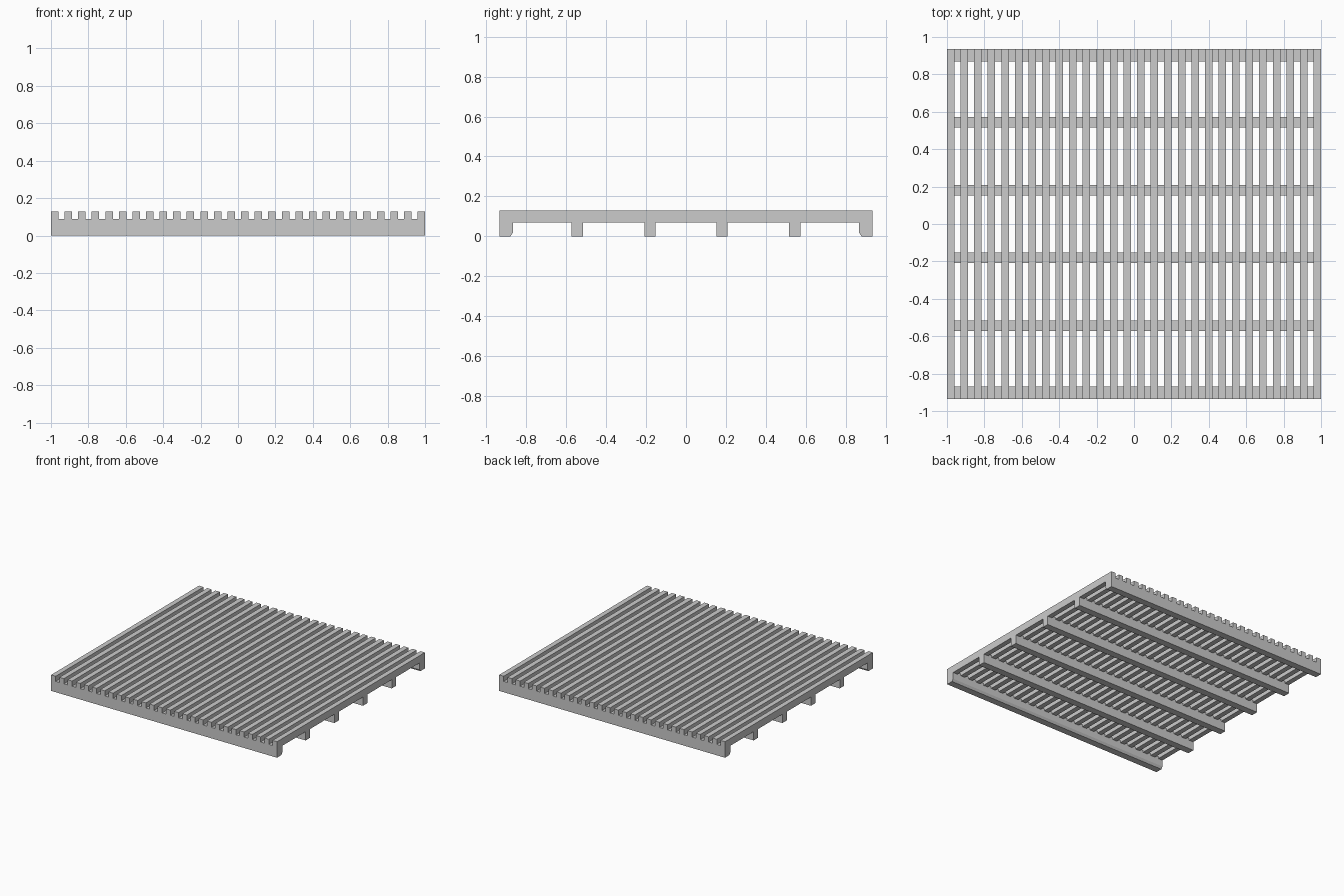
import bpy
import bmesh

cube = bpy.data.objects.get("Cube")
if cube:
    bpy.data.objects.remove(cube, do_unlink=True)

grey = bpy.data.materials.new("plain_grey")
grey.use_nodes = True
COLOUR = (0.6, 0.6, 0.6, 1)
grey.diffuse_color = COLOUR
grey.node_tree.nodes["Principled BSDF"].inputs["Base Color"].default_value = COLOUR

HALF_X, HALF_Y = 1.0, 0.935
TOP, NOTCH, SLAT_BASE = 0.128, 0.087, 0.07
SLATS, SLAT_W = 28, 0.04
PITCH = (2 * HALF_X - SLAT_W) / (SLATS - 1)


def bar(name, profile, half, axis):
    """Extrude a closed profile (u, z) along x or y, centred on the origin."""
    bm = bmesh.new()

    def place(u, z, t):
        return (t, u, z) if axis == "x" else (u, t, z)

    ends = [[bm.verts.new(place(u, z, t)) for u, z in profile] for t in (-half, half)]
    for end in ends:
        bm.faces.new(end)
    n = len(profile)
    for i in range(n):
        j = (i + 1) % n
        bm.faces.new((ends[0][i], ends[0][j], ends[1][j], ends[1][i]))
    bmesh.ops.recalc_face_normals(bm, faces=bm.faces)
    mesh = bpy.data.meshes.new(name)
    bm.to_mesh(mesh)
    bm.free()
    mesh.materials.append(grey)
    obj = bpy.data.objects.new(name, mesh)
    bpy.context.collection.objects.link(obj)
    return obj


def rect(u0, u1, z0, z1):
    return [(u0, z0), (u1, z0), (u1, z1), (u0, z1)]


# Deck slats, running front to back
for i in range(SLATS):
    x = -HALF_X + i * PITCH
    bar(f"deck_slat_{i + 1}", rect(x, x + SLAT_W, SLAT_BASE, TOP), HALF_Y, "y")

# Cross beams beneath the deck: edge beams have a chamfered inner lower corner
for side, s in (("front", -1), ("back", 1)):
    edge = [(HALF_Y, 0), (HALF_Y, NOTCH), (0.868, NOTCH), (0.868, 0.018), (0.88, 0)]
    bar(f"{side}_edge_beam", [(s * y, z) for y, z in edge], HALF_X, "x")
    for label, y in (("outer", 0.545), ("inner", 0.181)):
        bar(f"{side}_{label}_joist", rect(s * y - 0.028, s * y + 0.028, 0, NOTCH), HALF_X, "x")
